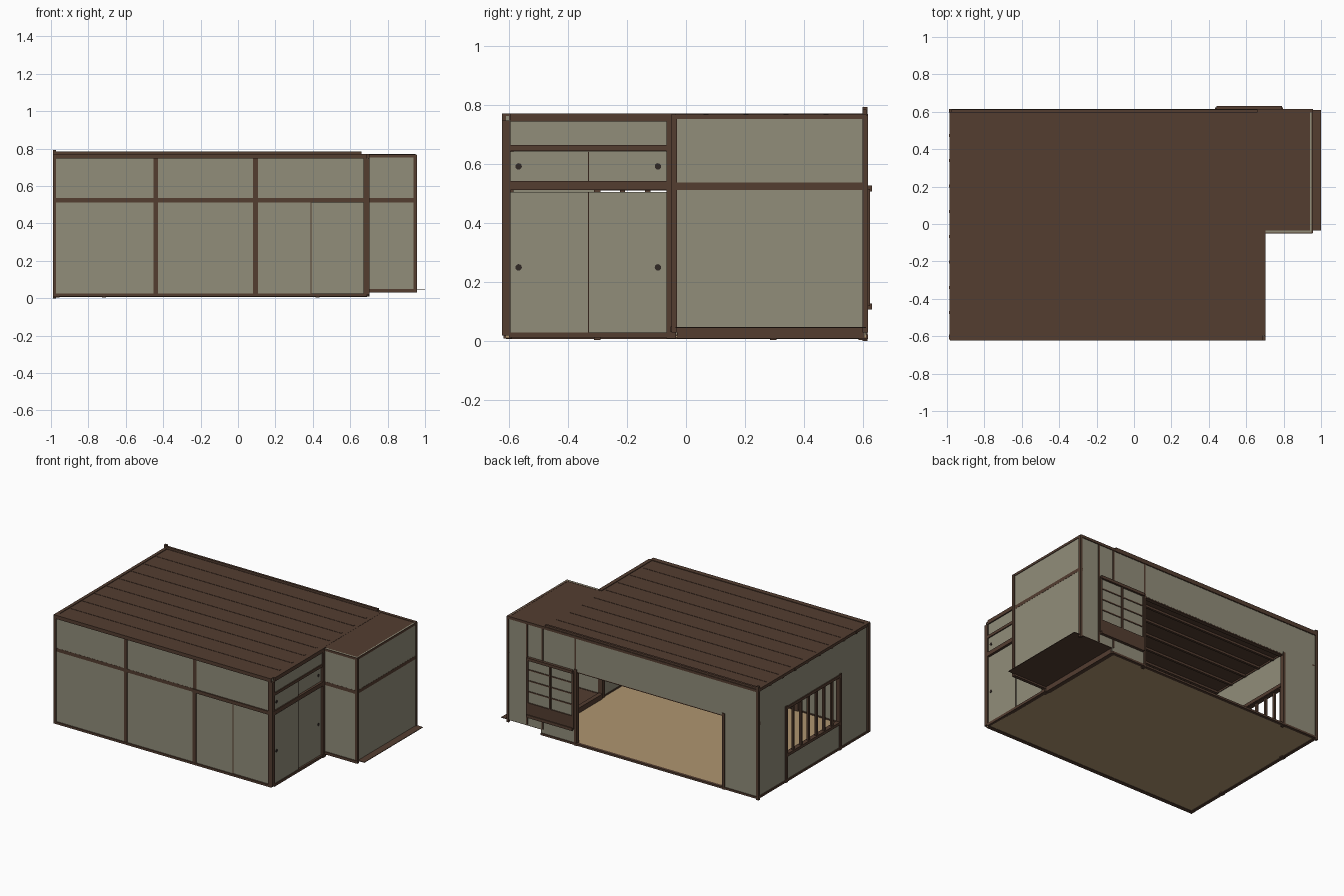
import bpy, bmesh, math

def material(name, rgb):
    m = bpy.data.materials.new(name)
    m.diffuse_color = (*rgb, 1)
    return m

WALL = material("grey green plaster", (0.285, 0.270, 0.195))
WOOD = material("dark brown wood", (0.087, 0.047, 0.030))
MAT = material("tan straw mat", (0.43, 0.30, 0.16))
DARK = material("dark metal", (0.03, 0.022, 0.018))

def box(name, x0, x1, y0, y1, z0, z1, mat=WOOD):
    me = bpy.data.meshes.new(name)
    bm = bmesh.new()
    bmesh.ops.create_cube(bm, size=1)
    for v in bm.verts:
        v.co = ((x0 + x1) / 2 + v.co.x * (x1 - x0),
                (y0 + y1) / 2 + v.co.y * (y1 - y0),
                (z0 + z1) / 2 + v.co.z * (z1 - z0))
    bm.to_mesh(me)
    bm.free()
    me.materials.append(mat)
    ob = bpy.data.objects.new(name, me)
    bpy.context.collection.objects.link(ob)
    return ob

def disc(name, x, y, z):
    bpy.ops.mesh.primitive_cylinder_add(vertices=12, radius=0.011, depth=0.006,
                                        location=(x, y, z), rotation=(0, math.pi / 2, 0))
    ob = bpy.context.object
    ob.name = name
    ob.data.materials.append(DARK)

L, R, A = -0.98, 0.69, 0.95        # left wall, main right wall, alcove right wall
F, B, D = -0.61, 0.61, -0.04       # front wall, back wall, alcove front
T = 0.768                          # wall top

# Floors
box("mat_floor", L, R, F, B, 0.012, 0.02, MAT)
box("alcove_floor", 0.68, 1.0, -0.035, B, 0.044, 0.048)
box("alcove_sill", 0.665, 0.695, -0.03, 0.605, 0.01, 0.055)

# Ceilings with battens running lengthwise
box("main_ceiling", L, R, F, B, 0.763, 0.768)
box("alcove_ceiling", R, A, D - 0.005, B, 0.762, 0.767)
for i in range(8):
    y = F + (i + 1) * (B - F) / 9
    box("ceiling_batten", L - 0.008, 0.66, y - 0.008, y + 0.008, 0.748, 0.770)
box("back_top_beam", -0.985, 0.66, 0.597, 0.612, 0.75, 0.784)
box("back_corner_peg", -0.99, -0.972, 0.597, 0.615, 0.0, 0.793)

# Front wall: plaster, posts and rails
box("front_wall", L, 0.09, F, F + 0.01, 0.015, T, WALL)
box("front_upper_wall", 0.09, R, F, F + 0.01, 0.52, T, WALL)
for x in (-0.44,):
    box("front_post", x - 0.013, x + 0.013, F - 0.001, F + 0.025, 0.015, 0.75)
box("front_door_post", 0.08, 0.107, F - 0.006, F + 0.025, 0.02, 0.535)
box("front_upper_post", 0.08, 0.107, F - 0.001, F + 0.025, 0.535, 0.75)
box("front_rail", L, 0.09, F - 0.001, F + 0.025, 0.513, 0.537)
box("front_door_header", 0.08, R, F - 0.008, F + 0.02, 0.513, 0.537)
box("front_bottom_rail", -0.985, R, F - 0.008, F + 0.02, 0.01, 0.025)
box("front_top_rail", -0.985, R, F - 0.014, F + 0.02, 0.747, 0.772)
box("front_left_post", -0.99, -0.972, F - 0.008, F + 0.02, 0.01, 0.77)
box("front_right_post", 0.67, 0.702, -0.624, -0.594, 0.02, 0.747)

# Front sliding doors
box("front_door_left", 0.107, 0.392, F, F + 0.01, 0.025, 0.513, WALL)
box("front_door_right", 0.388, 0.67, F + 0.003, F + 0.013, 0.025, 0.513, WALL)
box("front_door_edge", 0.387, 0.392, F - 0.001, F + 0.01, 0.025, 0.513)

# Right closet wall: rails, small upper doors, big lower doors
box("closet_top_beam", R - 0.015, R + 0.012, -0.595, -0.035, 0.745, 0.772)
box("closet_upper_wall", R - 0.005, R + 0.004, -0.6, -0.05, 0.66, 0.75, WALL)
box("closet_upper_rail", R - 0.015, R + 0.01, -0.6, -0.05, 0.645, 0.665)
box("closet_middle_rail", R - 0.018, R + 0.013, -0.605, -0.05, 0.513, 0.542)
box("closet_bottom_rail", R - 0.015, R + 0.01, -0.6, -0.05, 0.012, 0.03)
for z0, z1, zh in ((0.03, 0.506, 0.25), (0.542, 0.643, 0.592)):
    box("closet_door_front", R - 0.004, R + 0.005, -0.597, -0.328, z0, z1, WALL)
    box("closet_door_back", R - 0.012, R - 0.003, -0.333, -0.065, z0, z1, WALL)
    box("closet_door_edge", R - 0.005, R + 0.006, -0.332, -0.328, z0, z1)
    disc("door_pull", R + 0.004, -0.567, zh)
    disc("door_pull", R - 0.004, -0.095, zh)
box("alcove_main_post", R - 0.02, R + 0.013, -0.066, -0.034, 0.01, T)

# Alcove walls with rails
box("alcove_front_wall", R, A, D - 0.006, D + 0.004, 0.035, T, WALL)
box("alcove_right_wall", A - 0.008, A, D, B, 0.045, T, WALL)
box("alcove_front_rail", R, A, D - 0.007, D + 0.015, 0.513, 0.537)
box("alcove_right_rail", A - 0.022, A + 0.001, D, B, 0.513, 0.537)
box("alcove_front_base", R, A, D - 0.012, D + 0.01, 0.032, 0.05)
box("alcove_top_front", R, A + 0.004, D - 0.01, D + 0.01, 0.752, 0.768)
box("alcove_top_right", A - 0.015, A + 0.004, D, B, 0.752, 0.768)
for y in (D, B - 0.003):
    box("alcove_corner_post", A - 0.012, A + 0.006, y - 0.009, y + 0.009, 0.03, 0.765)

# Back wall: header, solid end panel, wide opening, alcove pieces
box("back_header", L, A, B - 0.01, B, 0.52, T, WALL)
box("back_end_panel", L, -0.715, B - 0.01, B, 0.015, 0.53, WALL)
box("back_alcove_panel", 0.79, A, B - 0.01, B, 0.045, 0.53, WALL)
box("back_under_window", 0.43, 0.69, B - 0.01, B, 0.015, 0.12, WALL)
box("back_under_window_alcove", 0.68, 0.80, B - 0.01, B, 0.045, 0.12, WALL)
box("back_inner_rail", L, A, B - 0.03, B - 0.001, 0.513, 0.537)
box("back_bottom_rail", L, R, B - 0.015, B + 0.006, 0.008, 0.022)
box("back_top_rail", L, A, B - 0.015, B + 0.006, 0.752, 0.770)
for x in (-0.717, 0.425):
    box("opening_post", x - 0.01, x + 0.01, B - 0.025, B + 0.004, 0.004, 0.535)
for x in (0.68, 0.80):
    box("alcove_back_post", x - 0.006, x + 0.006, B - 0.02, B + 0.003, 0.05, 0.765)
box("opening_upper_post", 0.42, 0.432, B - 0.02, B + 0.002, 0.535, 0.765)

# Lattice window in the back wall
X0, X1, Z0, Z1 = 0.44, 0.79, 0.12, 0.515
box("lattice_paper", X0, X1, B, B + 0.006, 0.21, Z1, WALL)
box("lattice_lower_board", X0, X1, B - 0.005, B + 0.014, Z0, 0.21)
box("lattice_sill", X0, X1, B - 0.03, B + 0.02, Z0 - 0.012, Z0 + 0.008)
box("lattice_head", X0, X1, B - 0.03, B + 0.02, Z1 - 0.008, Z1 + 0.012)
for x in (X0, (X0 + X1) / 2, X1):
    box("lattice_upright", x - 0.007, x + 0.007, B - 0.005, B + 0.014, Z0, Z1)
for i in range(1, 4):
    z = 0.21 + i * (Z1 - 0.21) / 4
    box("lattice_crossbar", X0, X1, B - 0.003, B + 0.010, z - 0.004, z + 0.004)

# Left wall around the barred window
Y0, Y1, S, H = -0.30, 0.295, 0.19, 0.52
box("left_header", L, L + 0.01, F, B, H, T, WALL)
box("left_front_panel", L, L + 0.01, F, Y0, 0.015, H, WALL)
box("left_back_panel", L, L + 0.01, Y1, B, 0.015, H, WALL)
box("left_lower_panel", L, L + 0.01, Y0, Y1, 0.015, S, WALL)
for y in (Y0, Y1):
    box("left_window_post", L - 0.007, L + 0.025, y - 0.011, y + 0.011, 0.004, 0.535)
for z in (S, H):
    box("left_window_rail", L - 0.006, L + 0.025, Y0, Y1, z - 0.01, z + 0.01)
box("left_inner_rail", L + 0.001, L + 0.03, F, B, 0.513, 0.537)
box("left_bottom_rail", L - 0.007, L + 0.015, F, B, 0.008, 0.022)
box("left_top_rail", L - 0.007, L + 0.015, F, B, 0.752, 0.772)
for i in range(1, 7):
    y = Y0 + i * (Y1 - Y0) / 7
    box("window_bar", L, L + 0.014, y - 0.009, y + 0.009, S, H)
